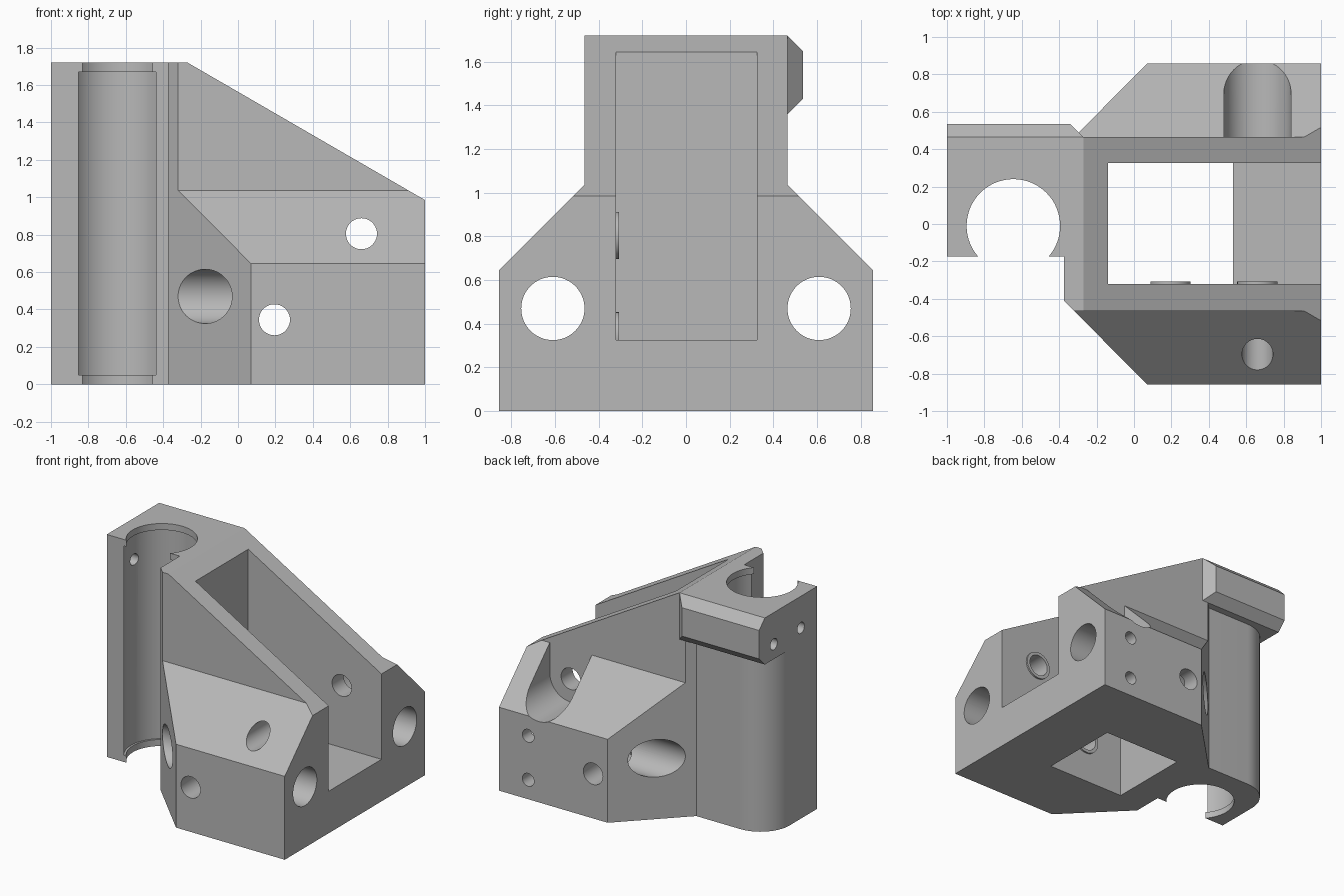
import bpy, bmesh, math
from mathutils import Matrix, Vector

if "Cube" in bpy.data.objects:
    bpy.data.objects.remove(bpy.data.objects["Cube"], do_unlink=True)

grey = bpy.data.materials.new("plain grey")
grey.use_nodes = True
grey.diffuse_color = (0.48, 0.48, 0.48, 1)
grey.node_tree.nodes["Principled BSDF"].inputs["Base Color"].default_value = grey.diffuse_color


def solid(name, points, axis, low, high):
    """Extrude a 2D outline along an axis; points hold the other two coordinates in order."""
    place = {"X": lambda a, b, t: (t, a, b),
             "Y": lambda a, b, t: (a, t, b),
             "Z": lambda a, b, t: (a, b, t)}[axis]
    bm = bmesh.new()
    face = bm.faces.new([bm.verts.new(place(a, b, low)) for a, b in points])
    new = bmesh.ops.extrude_face_region(bm, geom=[face])["geom"]
    shift = Vector(place(0, 0, high - low))
    bmesh.ops.translate(bm, vec=shift, verts=[g for g in new if isinstance(g, bmesh.types.BMVert)])
    bmesh.ops.recalc_face_normals(bm, faces=bm.faces)
    mesh = bpy.data.meshes.new(name)
    bm.to_mesh(mesh)
    bm.free()
    mesh.materials.append(grey)
    obj = bpy.data.objects.new(name, mesh)
    bpy.context.collection.objects.link(obj)
    return obj


def arc(a, b, r, start=0, end=360, steps=64):
    full = end - start == 360
    count = steps if full else steps + 1
    angles = [math.radians(start + (end - start) * i / steps) for i in range(count)]
    return [(a + r * math.cos(t), b + r * math.sin(t)) for t in angles]


def rect(a0, a1, b0, b1):
    return [(a0, b0), (a1, b0), (a1, b1), (a0, b1)]


def combine(target, other, operation):
    mod = target.modifiers.new(operation, "BOOLEAN")
    mod.operation = operation
    mod.solver = "EXACT"
    mod.object = other
    bpy.context.view_layer.objects.active = target
    bpy.ops.object.modifier_apply(modifier=mod.name)
    bpy.data.objects.remove(other, do_unlink=True)


def cut(points, axis, low, high):
    combine(bracket, solid("cutter", points, axis, low, high), "DIFFERENCE")


TOP = 1.72
SIDE = 0.857
WALL = 0.465
BORE_X, BORE_Y = -0.645, -0.01

# Body: plan outline with a rounded bearing column
plan = [(1, -SIDE), (1, SIDE), (0.07, SIDE), (-0.375, 0.41)]
plan += arc(-0.75, 0.16, 0.25, 90, 180, 16)
plan += [(-1, -0.175), (-0.375, -0.175), (-0.375, -0.41), (0.07, -SIDE)]
bracket = solid("bracket", plan, "Z", 0, TOP)

# Sloping top and stepped shoulders
slope = [(-1.2, -0.1), (1.2, -0.1), (1.2, 0.87), (1, 0.985), (-0.27, TOP), (-0.4, TOP + 0.1), (-1.2, TOP + 0.1)]
combine(bracket, solid("slope", slope, "Y", -1, 1), "INTERSECT")
half = [(0.9, -0.1), (0.9, 0.602), (WALL, 1.037), (WALL, 1.9)]
shoulders = half + [(-y, z) for y, z in reversed(half)]
combine(bracket, solid("shoulders", shoulders, "X", -1.2, 1.2), "INTERSECT")

# Clamp block at the top of the column
clamp_side = [(0, 1.36), (WALL, 1.36), (0.535, 1.43), (0.535, 1.65), (WALL, TOP), (0, TOP)]
clamp = solid("clamp", clamp_side, "X", -1, -0.2)
clamp_plan = [(-1, -0.1), (-0.27, -0.1), (-0.27, WALL), (-0.34, 0.535), (-0.34, 0.6), (-1, 0.6)]
combine(clamp, solid("clamp_plan", clamp_plan, "Z", 1, 2), "INTERSECT")
combine(bracket, clamp, "UNION")

# Bearing bore, slightly wider between its end lips
cut(arc(BORE_X, BORE_Y, 0.25), "Z", -0.1, 1.9)
cut(arc(BORE_X, BORE_Y, 0.265), "Z", 0.05, 1.67)

# Channel and the window through its floor
cut(rect(-0.14, 1.1, -0.32, 0.325), "Z", 0.325, 1.9)
cut(rect(-0.14, 0.53, -0.32, 0.325), "Z", -0.1, 0.5)

# Raised rings on the inner front wall
BOLTS = [(0.66, 0.805), (0.195, 0.345)]
for x, z in BOLTS:
    combine(bracket, solid("ring", arc(x, z, 0.108), "Y", -0.34, -0.307), "UNION")

# Bolt holes across, rod holes lengthwise
for x, z in BOLTS:
    cut(arc(x, z, 0.083, steps=40), "Y", -1, 1)
for y in (-0.61, 0.61):
    cut(arc(y, 0.47, 0.145), "X", -0.7, 1.1)

# Open bolt-head slot in the back shoulder
cut(arc(0.66, 0.805, 0.18, 180, 360, 32) + [(0.84, 1.3), (0.48, 1.3)], "Y", WALL, 1)

# Small blind holes in the back and the clamp end
for z in (0.15, 0.49):
    cut(arc(0.75, z, 0.05, steps=32), "Y", 0.6, 1)
for y, depth in ((0.355, -0.4), (0.025, BORE_X)):
    cut(arc(y, 1.475, 0.043, steps=32), "X", -1.1, depth)

bpy.ops.object.select_all(action="DESELECT")
bracket.select_set(True)
bpy.context.view_layer.objects.active = bracket
bpy.ops.object.shade_smooth_by_angle(angle=math.radians(30))
